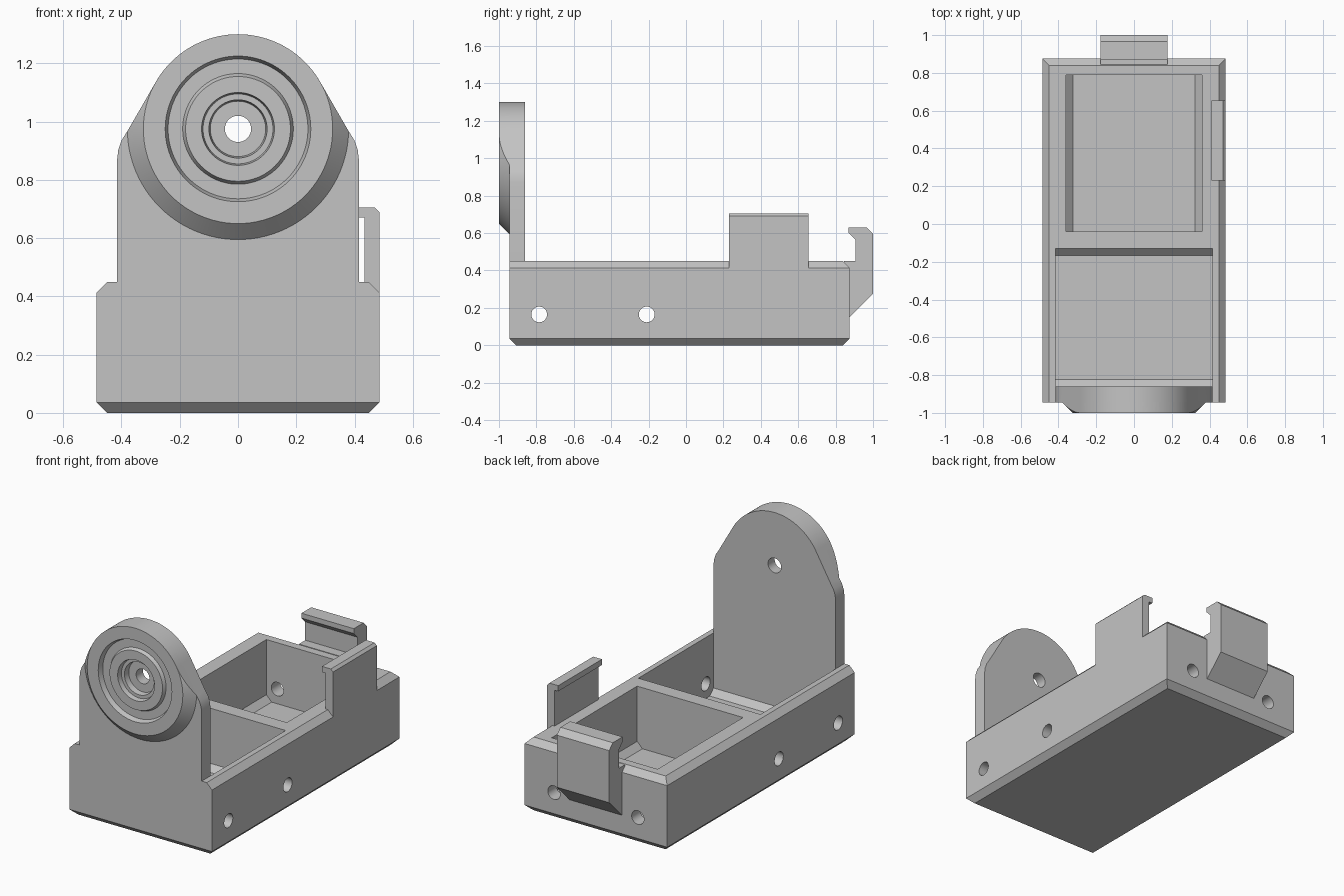
import bpy, bmesh
from math import sin, cos, pi, radians

cube = bpy.data.objects.get("Cube")
if cube:
    bpy.data.objects.remove(cube)

grey = bpy.data.materials.new("matte_grey")
grey.use_nodes = True
colour = (0.55, 0.55, 0.55, 1)
grey.diffuse_color = colour
grey.node_tree.nodes["Principled BSDF"].inputs["Base Color"].default_value = colour


def finish(name, bm):
    bmesh.ops.recalc_face_normals(bm, faces=bm.faces)
    mesh = bpy.data.meshes.new(name)
    bm.to_mesh(mesh)
    bm.free()
    mesh.materials.append(grey)
    ob = bpy.data.objects.new(name, mesh)
    bpy.context.collection.objects.link(ob)
    return ob


def loft(name, rings):
    """Skin a list of equal closed rings and cap both ends."""
    bm = bmesh.new()
    rows = [[bm.verts.new(p) for p in ring] for ring in rings]
    n = len(rows[0])
    for low, high in zip(rows, rows[1:]):
        for i in range(n):
            j = (i + 1) % n
            bm.faces.new((low[i], low[j], high[j], high[i]))
    bm.faces.new(rows[0])
    bm.faces.new(rows[-1])
    return finish(name, bm)


def prism(name, points, axis, a, b):
    """Extrude a 2D profile along x or y."""
    def place(p, t):
        return (t, p[0], p[1]) if axis == "x" else (p[0], t, p[1])
    return loft(name, [[place(p, t) for p in points] for t in (a, b)])


HEAD_Z = 0.975


def lathe(name, profile, steps=96):
    """Revolve (radius, y) pairs around the head axis."""
    turn = [2 * pi * i / steps for i in range(steps)]
    return loft(name, [[(r * cos(t), y, HEAD_Z + r * sin(t)) for t in turn]
                       for r, y in profile])


def boolean(ob, tool, operation="DIFFERENCE"):
    mod = ob.modifiers.new("cut", "BOOLEAN")
    mod.object, mod.operation, mod.solver = tool, operation, "EXACT"
    graph = bpy.context.evaluated_depsgraph_get()
    mesh = bpy.data.meshes.new_from_object(ob.evaluated_get(graph))
    ob.modifiers.clear()
    ob.data = mesh
    bpy.data.objects.remove(tool)


def bore(ob, location, rotation, depth):
    bpy.ops.mesh.primitive_cylinder_add(vertices=40, radius=0.042, depth=depth,
                                        location=location, rotation=rotation)
    tool = bpy.context.object
    tool.data.materials.append(grey)
    boolean(ob, tool)


# Tray body with chamfered bottom and top edges
W, FRONT, BACK, TOP, C = 0.485, -0.945, 0.875, 0.45, 0.036


def rectangle(z, side, front, back):
    w, f, b = W - side, FRONT + front, BACK - back
    return [(-w, f, z), (w, f, z), (w, b, z), (-w, b, z)]


tray = loft("tray_body", [rectangle(0, C, C, C), rectangle(C, 0, 0, 0),
                          rectangle(TOP - C, 0, 0, 0), rectangle(TOP, C, 0, C)])


# Two compartments with chamfered floors
def trough(a, b, floor=0.075):
    return [(a, 0.6), (a, floor + C), (a + C, floor),
            (b - C, floor), (b, floor + C), (b, 0.6)]


boolean(tray, prism("front_cutter", trough(-0.86, -0.13), "x", -0.415, 0.415))
boolean(tray, prism("rear_cutter", trough(-0.36, 0.36), "y", -0.04, 0.79))

# Screw holes through the side walls and the rear wall
for y in (-0.785, -0.21):
    bore(tray, (0, y, 0.165), (0, pi / 2, 0), 1.2)
for x in (-0.285, 0.285):
    bore(tray, (x, 0.84, 0.165), (pi / 2, 0, 0), 0.2)

# Upright plate outline: straight sides, eased shoulders, round head
R = 0.325
half = [(0.415, TOP), (0.415, 0.87), (0.411, 0.903), (0.4, 0.935), (0.377, 0.972)]
half += [(R * cos(radians(a)), HEAD_Z + R * sin(radians(a))) for a in range(30, 90, 3)]
outline = half + [(0, HEAD_Z + R)] + [(-x, z) for x, z in reversed(half)]
plate = prism("upright_plate", outline, "y", FRONT, -0.86)

# Conical boss trimmed to the plate outline, then joined
boss = lathe("boss", [(R, -1), (0.385, -0.94)])
boolean(boss, prism("outline_trim", outline, "y", -1.05, -0.935), "INTERSECT")
boolean(plate, boss, "UNION")

# Stepped circular recess and through hole
recess = [(0.255, -1.015), (0.25, -1), (0.24, -0.97), (0.19, -0.97), (0.18, -0.99),
          (0.125, -0.99), (0.12, -0.96), (0.1, -0.96), (0.095, -0.925),
          (0.045, -0.925), (0.045, -0.83)]
boolean(plate, lathe("recess_cutter", recess))

# Snap tab on the left side wall
prism("side_clip", [(0.45, 0.414), (W, 0.414), (W, 0.69), (0.47, 0.705), (0.41, 0.705),
                    (0.41, 0.67), (0.435, 0.67), (0.435, TOP)], "y", 0.23, 0.655)

# Hooked latch on the rear wall
prism("rear_latch", [(0.845, 0.15), (0.875, 0.15), (1, 0.275), (1, 0.595), (0.965, 0.63),
                     (0.87, 0.63), (0.87, 0.6), (0.907, 0.563), (0.907, TOP),
                     (0.845, TOP)], "x", -0.178, 0.178)

# Smooth the round surfaces, keep edges crisp
bpy.ops.object.select_all(action="DESELECT")
for ob in (tray, plate):
    ob.select_set(True)
bpy.context.view_layer.objects.active = plate
bpy.ops.object.shade_smooth_by_angle(angle=radians(20))
